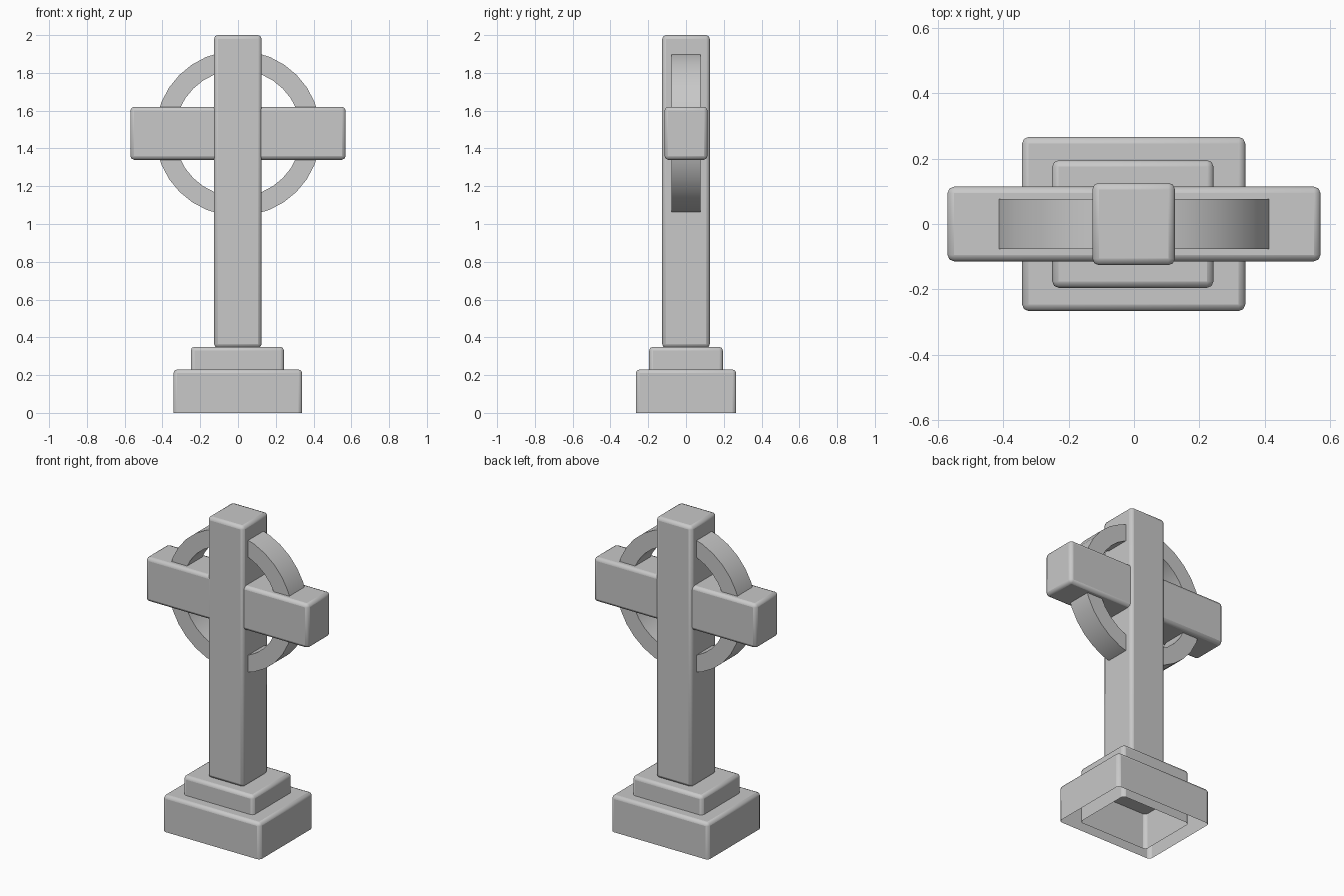
import bpy, bmesh, math

if "Cube" in bpy.data.objects:
    bpy.data.objects.remove(bpy.data.objects["Cube"])

stone = bpy.data.materials.new("grey_stone")
stone.diffuse_color = (0.58, 0.58, 0.58, 1)
stone.use_nodes = True
stone.node_tree.nodes["Principled BSDF"].inputs["Base Color"].default_value = stone.diffuse_color


def finish(name, bm, bevel, loc=(0, 0, 0)):
    bmesh.ops.recalc_face_normals(bm, faces=bm.faces[:])
    me = bpy.data.meshes.new(name)
    bm.to_mesh(me)
    bm.free()
    me.materials.append(stone)
    ob = bpy.data.objects.new(name, me)
    ob.location = loc
    bpy.context.collection.objects.link(ob)
    if bevel:
        m = ob.modifiers.new("worn_edges", 'BEVEL')
        m.width = bevel
        m.segments = 2
        m.limit_method = 'ANGLE'
    bpy.ops.object.select_all(action='DESELECT')
    ob.select_set(True)
    bpy.context.view_layer.objects.active = ob
    bpy.ops.object.shade_smooth_by_angle(angle=math.radians(46))
    return ob


def block(name, x0, x1, y, z0, z1, bevel=0.02, open_bottom=False):
    bm = bmesh.new()
    bmesh.ops.create_cube(bm, size=1)
    for v in bm.verts:
        v.co.x = x1 if v.co.x > 0 else x0
        v.co.y = y if v.co.y > 0 else -y
        v.co.z = z1 if v.co.z > 0 else z0
    bmesh.ops.recalc_face_normals(bm, faces=bm.faces[:])
    if open_bottom:
        low = [f for f in bm.faces if f.normal.z < -0.5]
        bmesh.ops.delete(bm, geom=low, context='FACES')
    return finish(name, bm, bevel)


# Stepped plinth: two nested shells, open underneath
block("lower_plinth", -0.342, 0.34, 0.266, 0, 0.23, open_bottom=True)
block("upper_plinth", -0.25, 0.243, 0.195, 0, 0.35, open_bottom=True)

# Upright and crossbar
block("upright_shaft", -0.127, 0.125, 0.126, 0.345, 2.0)
block("crossbar", -0.57, 0.57, 0.114, 1.34, 1.62)

# Ring around the crossing: rectangular section swept round the y axis
bm = bmesh.new()
N = 32
section = [(0.335, -0.076), (0.438, -0.076), (0.438, 0.076), (0.335, 0.076)]
loops = []
for i in range(N):
    a = 2 * math.pi * i / N
    loops.append([bm.verts.new((r * math.cos(a), y, r * math.sin(a))) for r, y in section])
for i in range(N):
    p, q = loops[i], loops[(i + 1) % N]
    for k in range(4):
        j = (k + 1) % 4
        bm.faces.new((p[k], p[j], q[j], q[k]))
finish("ring", bm, 0, (0, 0, 1.48))
